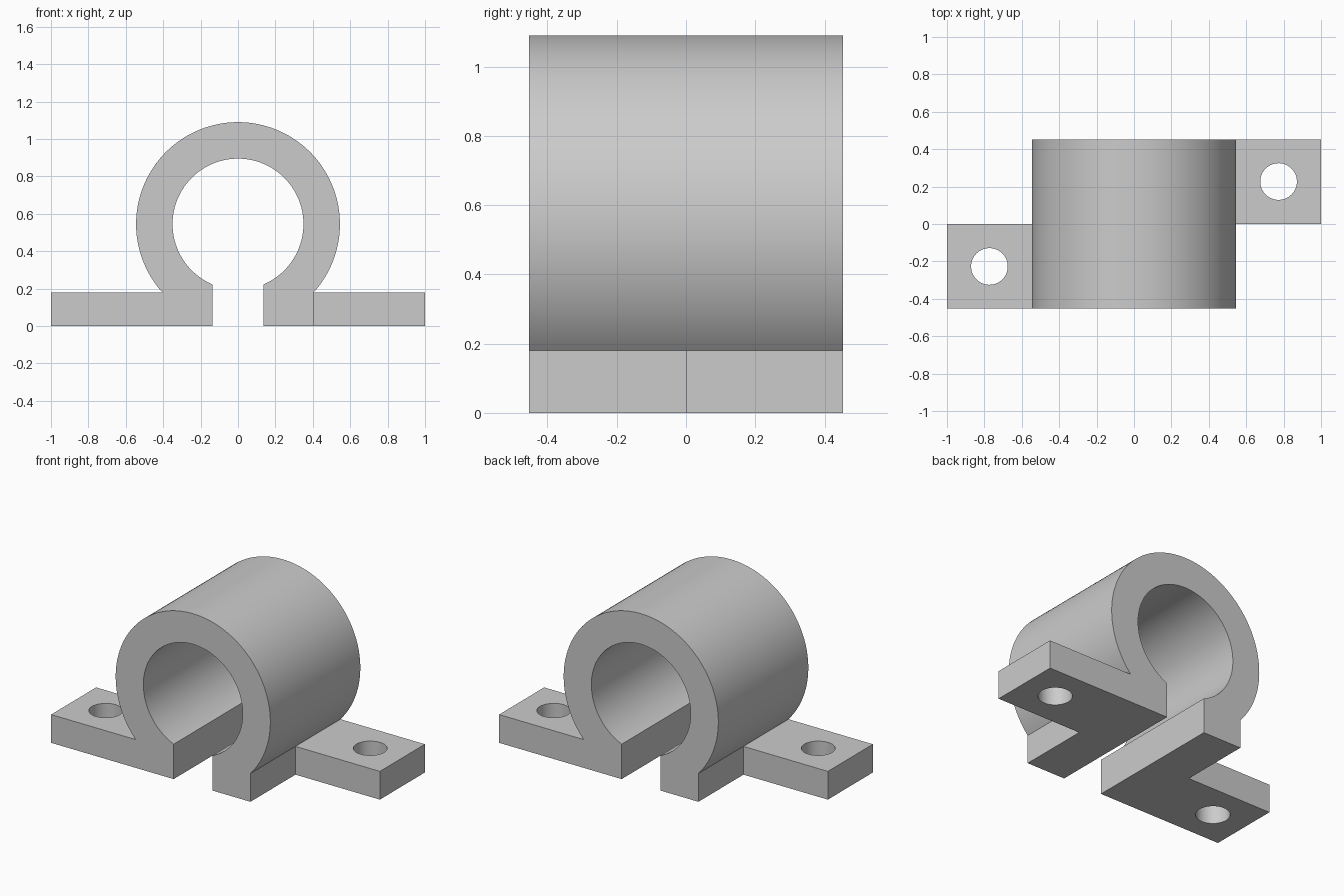
import bpy, bmesh
from math import sin, cos, asin, pi
from mathutils import Vector

cube = bpy.data.objects.get("Cube")
if cube:
    bpy.data.objects.remove(cube, do_unlink=True)

OUTER, INNER, CENTRE = 0.545, 0.35, 0.545   # ring radii and axis height
SLOT, FOOT, THICK = 0.136, 0.405, 0.18      # slot and foot half widths, foot height
HALF = 0.453                                # half length along y

grey = bpy.data.materials.new("light grey")
grey.use_nodes = True
colour = (0.6, 0.6, 0.6, 1)
grey.diffuse_color = colour
grey.node_tree.nodes["Principled BSDF"].inputs["Base Color"].default_value = colour


def extrude(name, points, offset):
    """Solid made by sweeping a flat outline along an offset."""
    bm = bmesh.new()
    face = bm.faces.new([bm.verts.new(p) for p in points])
    swept = bmesh.ops.extrude_face_region(bm, geom=[face], use_keep_orig=True)
    verts = [v for v in swept["geom"] if isinstance(v, bmesh.types.BMVert)]
    bmesh.ops.translate(bm, verts=verts, vec=Vector(offset))
    bmesh.ops.recalc_face_normals(bm, faces=bm.faces)
    mesh = bpy.data.meshes.new(name)
    bm.to_mesh(mesh)
    bm.free()
    mesh.materials.append(grey)
    obj = bpy.data.objects.new(name, mesh)
    bpy.context.collection.objects.link(obj)
    return obj


def arc(radius, half_gap, steps=96):
    """Points on the ring from the +x side of the gap over the top to -x."""
    start = asin(half_gap / radius)
    angles = [start + (2 * pi - 2 * start) * i / steps for i in range(steps + 1)]
    return [(radius * sin(a), -HALF, CENTRE - radius * cos(a)) for a in angles]


def combine(target, tool, operation):
    mod = target.modifiers.new(operation, "BOOLEAN")
    mod.operation, mod.object, mod.solver = operation, tool, "EXACT"
    bpy.context.view_layer.objects.active = target
    bpy.ops.object.modifier_apply(modifier=mod.name)
    bpy.data.objects.remove(tool, do_unlink=True)


# Split ring with its two feet, as one outline
feet = [(x, -HALF, 0) for x in (-FOOT, -SLOT, SLOT, FOOT)]
outline = arc(OUTER, FOOT) + feet[:2] + arc(INNER, SLOT)[::-1] + feet[2:]
clamp = extrude("pipe_clamp", outline, (0, 2 * HALF, 0))

# Staggered mounting tabs: right one at the front, left one at the back
for side in (-1, 1):
    tab = extrude("mounting_tab", [(side * x, side * y, 0) for x, y in
                  ((0.3, 0), (1, 0), (1, HALF), (0.3, HALF))], (0, 0, THICK))
    combine(clamp, tab, "UNION")
    angles = [2 * pi * i / 64 for i in range(64)]
    hole = extrude("bolt_hole", [(side * 0.773 + 0.098 * cos(a), side * 0.227 + 0.098 * sin(a), -0.1)
                                 for a in angles], (0, 0, 0.4))
    combine(clamp, hole, "DIFFERENCE")

# Smooth curved walls, crisp edges
bpy.ops.object.select_all(action="DESELECT")
clamp.select_set(True)
bpy.context.view_layer.objects.active = clamp
bpy.ops.object.shade_smooth_by_angle(angle=pi / 6)
